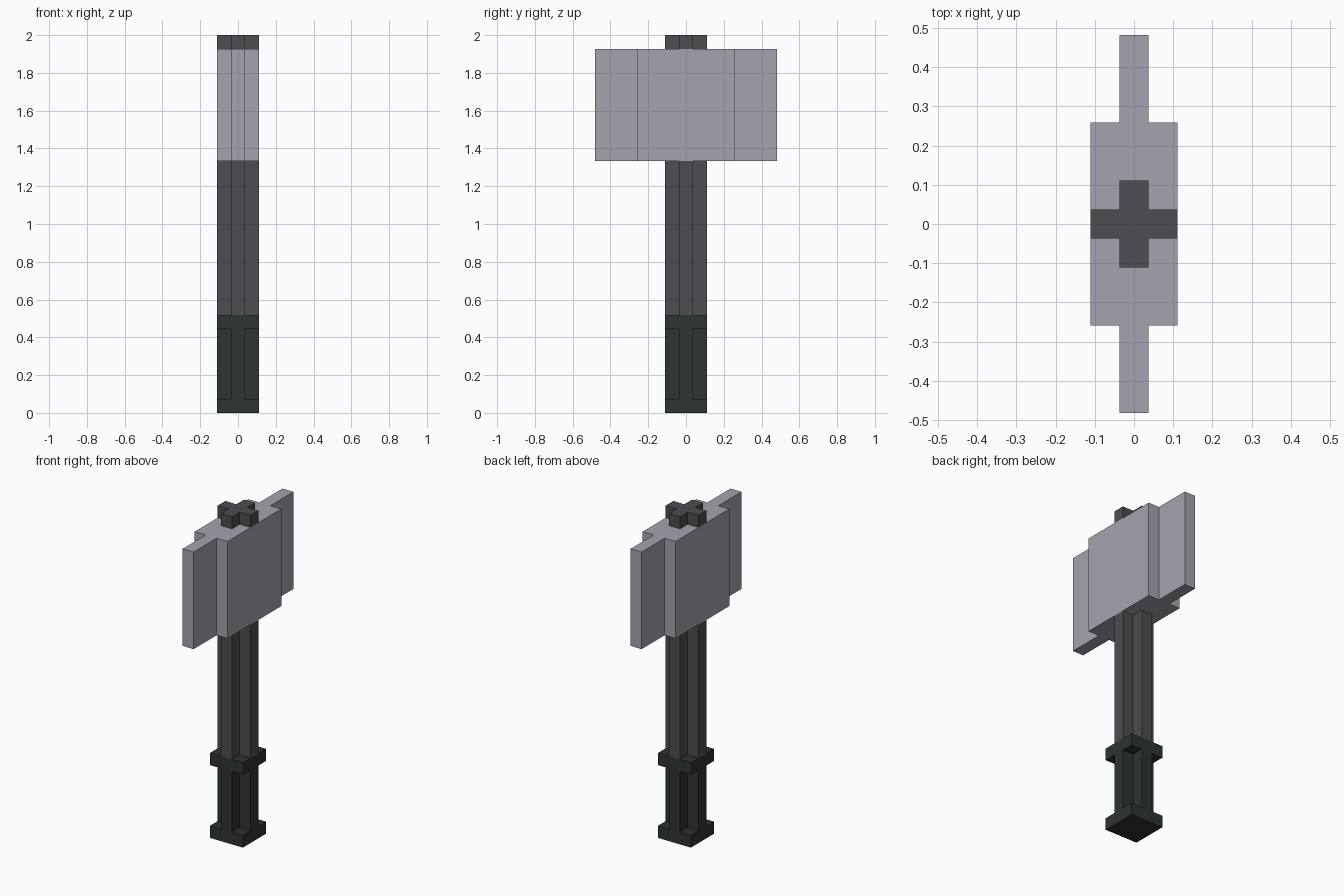
import bpy
import bmesh

if "Cube" in bpy.data.objects:
    bpy.data.objects.remove(bpy.data.objects["Cube"], do_unlink=True)

UNIT = 2 / 27  # one block of the model; the axe is 27 blocks tall


def material(name, color):
    mat = bpy.data.materials.new(name)
    mat.use_nodes = True
    mat.diffuse_color = (*color, 1)
    mat.node_tree.nodes["Principled BSDF"].inputs["Base Color"].default_value = (*color, 1)
    return mat


def square(h):
    return [(-h, -h), (h, -h), (h, h), (-h, h)]


def cross(wide_x, wide_y, arm_x, arm_y):
    """Outline of two overlapping rectangles, given as half sizes."""
    quarter = [(wide_x, wide_y), (arm_x, wide_y), (arm_x, arm_y)]
    mirrored = [(-x, y) for x, y in reversed(quarter)]
    top = quarter + mirrored
    return top + [(-x, -y) for x, y in top]


def prism(name, outline, bottom, top, mat):
    """Extrude an outline upwards between two heights, all in blocks."""
    bm = bmesh.new()
    verts = [bm.verts.new((x * UNIT, y * UNIT, bottom * UNIT)) for x, y in outline]
    base = bm.faces.new(verts)
    cap = bmesh.ops.extrude_face_region(bm, geom=[base], use_keep_orig=True)["geom"]
    raised = [v for v in cap if isinstance(v, bmesh.types.BMVert)]
    bmesh.ops.translate(bm, verts=raised, vec=(0, 0, (top - bottom) * UNIT))
    bmesh.ops.recalc_face_normals(bm, faces=bm.faces)
    mesh = bpy.data.meshes.new(name)
    bm.to_mesh(mesh)
    bm.free()
    mesh.materials.append(mat)
    obj = bpy.data.objects.new(name, mesh)
    bpy.context.collection.objects.link(obj)
    return obj


steel = material("pale_steel", (0.366, 0.371, 0.423))
wood = material("dark_grey_shaft", (0.074, 0.072, 0.082))
leather = material("dark_green_grip", (0.026, 0.034, 0.033))

plus = cross(1.5, 0.5, 0.5, 1.5)

# Grip: square pommel, ribbed handle and square collar
prism("pommel", square(1.5), 0, 1, leather)
prism("grip", plus, 1, 6, leather)
prism("collar", square(1.5), 6, 7, leather)

# Shaft and its tip above the head
prism("shaft", plus, 7, 18, wood)
prism("shaft_tip", plus, 26, 27, wood)

# Double head: thick middle with a thin blade on each side
prism("axe_head", cross(1.5, 3.5, 0.5, 6.5), 18, 26, steel)
